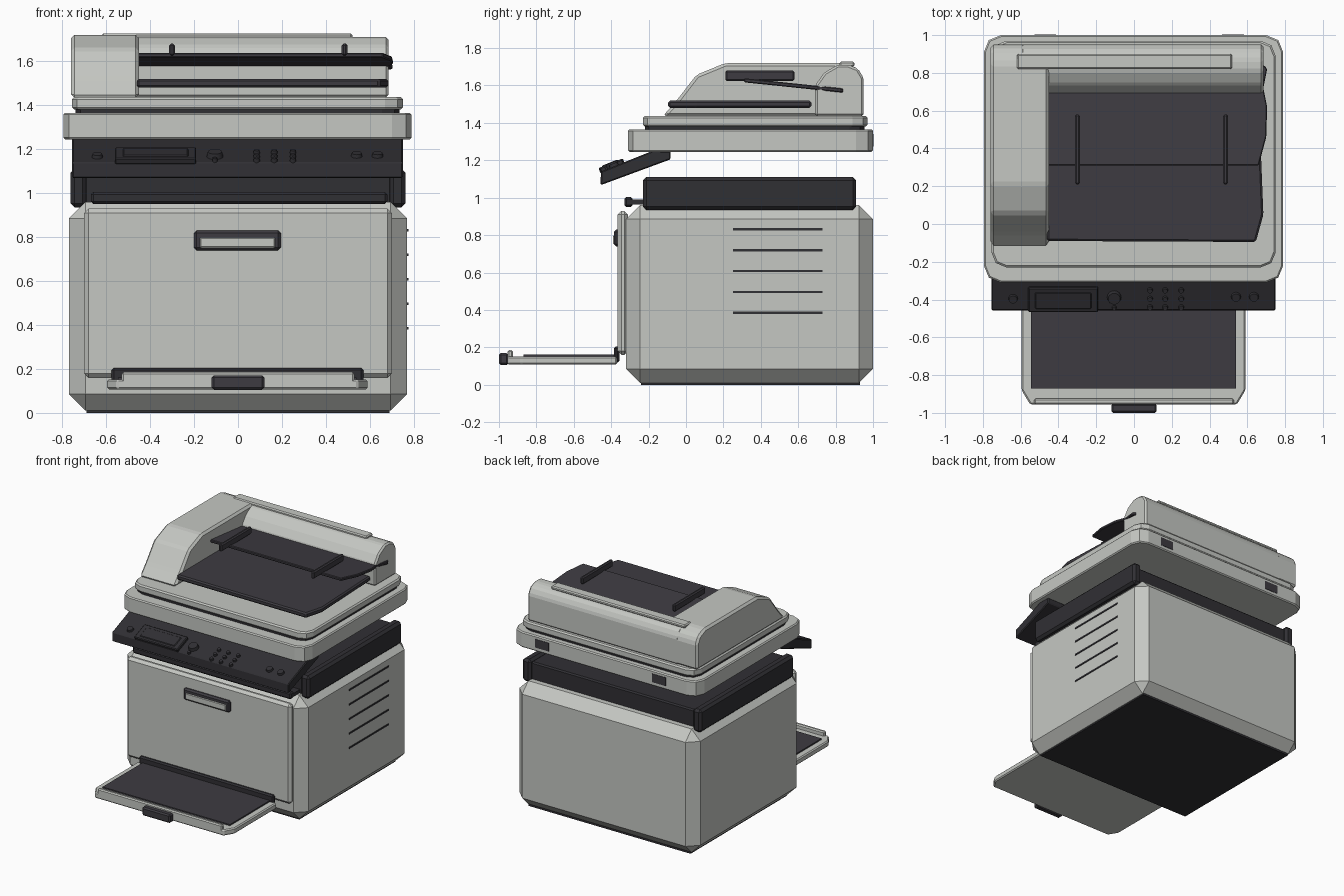
import bpy, bmesh, math
from mathutils import Matrix, Vector

if "Cube" in bpy.data.objects:
    bpy.data.objects.remove(bpy.data.objects["Cube"])


def material(name, rgb):
    m = bpy.data.materials.new(name)
    m.diffuse_color = (*rgb, 1)
    m.use_nodes = True
    m.node_tree.nodes["Principled BSDF"].inputs["Base Color"].default_value = m.diffuse_color
    return m


LIGHT = material("light grey", (0.56, 0.575, 0.545))
DARK = material("charcoal", (0.047, 0.044, 0.053))
BLACK = material("dark charcoal", (0.03, 0.029, 0.034))


def finish(name, bm, mat, smooth=False):
    bmesh.ops.recalc_face_normals(bm, faces=bm.faces)
    me = bpy.data.meshes.new(name)
    bm.to_mesh(me)
    bm.free()
    me.materials.append(mat)
    ob = bpy.data.objects.new(name, me)
    bpy.context.collection.objects.link(ob)
    if smooth:
        bpy.ops.object.select_all(action='DESELECT')
        ob.select_set(True)
        bpy.context.view_layer.objects.active = ob
        bpy.ops.object.shade_smooth_by_angle(angle=math.radians(40))
    return ob


def bevel(bm, edges, width, seg=1):
    bmesh.ops.bevel(bm, geom=list(edges), offset=width, segments=seg,
                    profile=0.5, affect='EDGES', clamp_overlap=True)


def box(name, x, y, z, mat, edge=0.0, corner=0.0, seg=1):
    """Box from ranges; corner rounds upright edges, edge chamfers the rest."""
    bm = bmesh.new()
    size = [b - a for a, b in (x, y, z)]
    mid = [(a + b) / 2 for a, b in (x, y, z)]
    bmesh.ops.create_cube(bm, size=1, matrix=Matrix.Translation(mid) @ Matrix.Diagonal((*size, 1)))
    if corner:
        up = [e for e in bm.edges if abs(e.verts[0].co.z - e.verts[1].co.z) > 1e-4]
        bevel(bm, up, corner, seg)
        if edge:
            rim = [e for e in bm.edges if abs(e.verts[0].co.z - e.verts[1].co.z) < 1e-4]
            bevel(bm, rim, edge)
    elif edge:
        bevel(bm, bm.edges, edge, seg)
    return finish(name, bm, mat)


def extrude(name, pts, vec, mat, edge=0.0):
    """Planar outline swept along a vector."""
    bm = bmesh.new()
    f = bm.faces.new([bm.verts.new(p) for p in pts])
    out = bmesh.ops.extrude_face_region(bm, geom=[f])
    bmesh.ops.translate(bm, vec=vec, verts=[v for v in out["geom"] if isinstance(v, bmesh.types.BMVert)])
    if edge:
        bevel(bm, bm.edges, edge)
    return finish(name, bm, mat)


def side_profile(name, yz, x0, x1, mat, edge=0.0):
    return extrude(name, [(x0, y, z) for y, z in yz], Vector((x1 - x0, 0, 0)), mat, edge)


# Main body, base plate and front door
box("body", (-.77, .77), (-.32, 1), (.01, .96), LIGHT, .075)
box("base_plate", (-.69, .69), (-.24, .93), (0, .02), BLACK)
box("front_door", (-.70, .70), (-.365, -.31), (.16, .93), LIGHT, .02)
box("door_handle_bezel", (-.20, .195), (-.385, -.35), (.74, .83), DARK, .012)
box("door_handle", (-.175, .17), (-.39, -.37), (.75, .80), LIGHT, .006)
for i in range(5):
    z = .385 + i * .1115
    box(f"vent_slot_{i}", (.765, .775), (.25, .73), (z - .006, z + .006), BLACK)

# Output tray
tray = [(-.595, -.37), (-.595, -.88), (-.55, -.955), (.545, -.955), (.59, -.88), (.59, -.37)]
extrude("output_tray", [(x, y, .107) for x, y in tray], Vector((0, 0, .045)), LIGHT, .008)
box("tray_sheet", (-.545, .54), (-.87, -.37), (.145, .162), DARK)
box("tray_lip", (-.53, .53), (-.955, -.925), (.11, .185), LIGHT, .008)
box("tray_pull", (-.12, .12), (-1, -.95), (.105, .17), DARK, .01)
box("tray_hinge", (-.575, .57), (-.385, -.355), (.12, .205), BLACK, .01)

# Dark middle section with side rails and latch bar
box("middle_section", (-.70, .70), (-.215, .885), (.94, 1.09), BLACK, .01)
for s, n in ((-1, "left"), (1, "right")):
    x = sorted((s * .69, s * .762))
    box(f"{n}_rail", x, (-.23, .91), (.935, 1.11), BLACK, .018)
box("latch_bar", (-.67, .68), (-.33, -.285), (.95, 1.005), BLACK, .012)
box("latch_link", (-.67, .68), (-.30, -.21), (.965, .99), BLACK)

# Sloped control panel
side_profile("control_panel", [(-.457, 1.067), (-.083, 1.205), (-.083, 1.248), (-.18, 1.25),
                               (-.455, 1.14)], -.755, .75, BLACK, .006)
SLOPE = math.atan2(.11, .275)


def on_panel(x, y):
    return (Matrix.Translation((x, y, 1.14 + (y + .455) * .4))
            @ Matrix.Rotation(SLOPE, 4, 'X'))


def panel_plate(name, x0, x1, y0, y1, h, mat):
    ob = box(name, (-(x1 - x0) / 2, (x1 - x0) / 2), (-(y1 - y0) / 2, (y1 - y0) / 2), (-.01, h), mat, .006)
    ob.matrix_world = on_panel((x0 + x1) / 2, (y0 + y1) / 2)


def button(name, x, y, r, h=.016):
    bm = bmesh.new()
    bmesh.ops.create_cone(bm, cap_ends=True, segments=16, radius1=r, radius2=r * .8,
                          depth=h + .01, matrix=on_panel(x, y) @ Matrix.Translation((0, 0, h / 2 - .005)))
    finish(name, bm, BLACK, True)


panel_plate("screen_frame", -.56, -.19, -.465, -.325, .022, BLACK)
panel_plate("screen", -.525, -.225, -.445, -.35, .027, BLACK)
button("power_button", -.64, -.395, .027)
button("dial", -.105, -.388, .04, .024)
button("dial_pin", -.105, -.442, .013)
for x in (.54, .635):
    button("start_button", x, -.385, .028)
for x in (.085, .165, .25):
    for y in (-.35, -.395, -.44):
        button("key", x, y, .016)

# Scanner base, seam and lid plate
box("scanner_base", (-.795, .79), (-.31, 1), (1.245, 1.365), LIGHT, .008, .09, 2)
box("lid_seam", (-.74, .735), (-.22, .955), (1.36, 1.385), BLACK, 0, .08, 2)
box("lid_plate", (-.755, .75), (-.23, .97), (1.38, 1.437), LIGHT, .01, .08, 2)
for x in (-.47, .525):
    box("rear_hinge", (x - .058, x + .058), (.99, 1.003), (1.275, 1.34), DARK)

# Feeder arm and rear housing
side_profile("feeder_arm", [(-.125, 1.435), (-.05, 1.52), (.056, 1.657), (.21, 1.72), (.85, 1.72),
                            (.92, 1.69), (.95, 1.64), (.95, 1.435)], -.76, -.45, LIGHT, .016)
side_profile("feeder_housing", [(.69, 1.435), (.69, 1.60), (.74, 1.67), (.81, 1.71), (.87, 1.71),
                                (.92, 1.69), (.95, 1.64), (.95, 1.435)], -.6, .685, LIGHT, .012)
box("housing_strip", (-.62, .52), (.82, .90), (1.70, 1.727), LIGHT, .008)

# Paper trays: flat lower one, tilted upper one with guides
low = [(-.46, -.09), (.645, -.095), (.685, .05), (.675, .3), (.66, .67), (-.46, .67)]
extrude("lower_paper_tray", [(x, y, 1.48) for x, y in low], Vector((0, 0, .04)), DARK, .01)
up = [(-.46, .31), (.66, .31), (.70, .46), (.705, .62), (.685, .72), (.705, .82), (.69, .84), (-.46, .84)]
extrude("upper_paper_tray", [(x, y, 1.617 - (y - .31) * .104) for x, y in up],
        Vector((0, 0, .022)), DARK, .005)
for x in (-.30, .485):
    box("paper_guide", (x - .013, x + .013), (.21, .58), (1.625, 1.68), DARK, .008)
